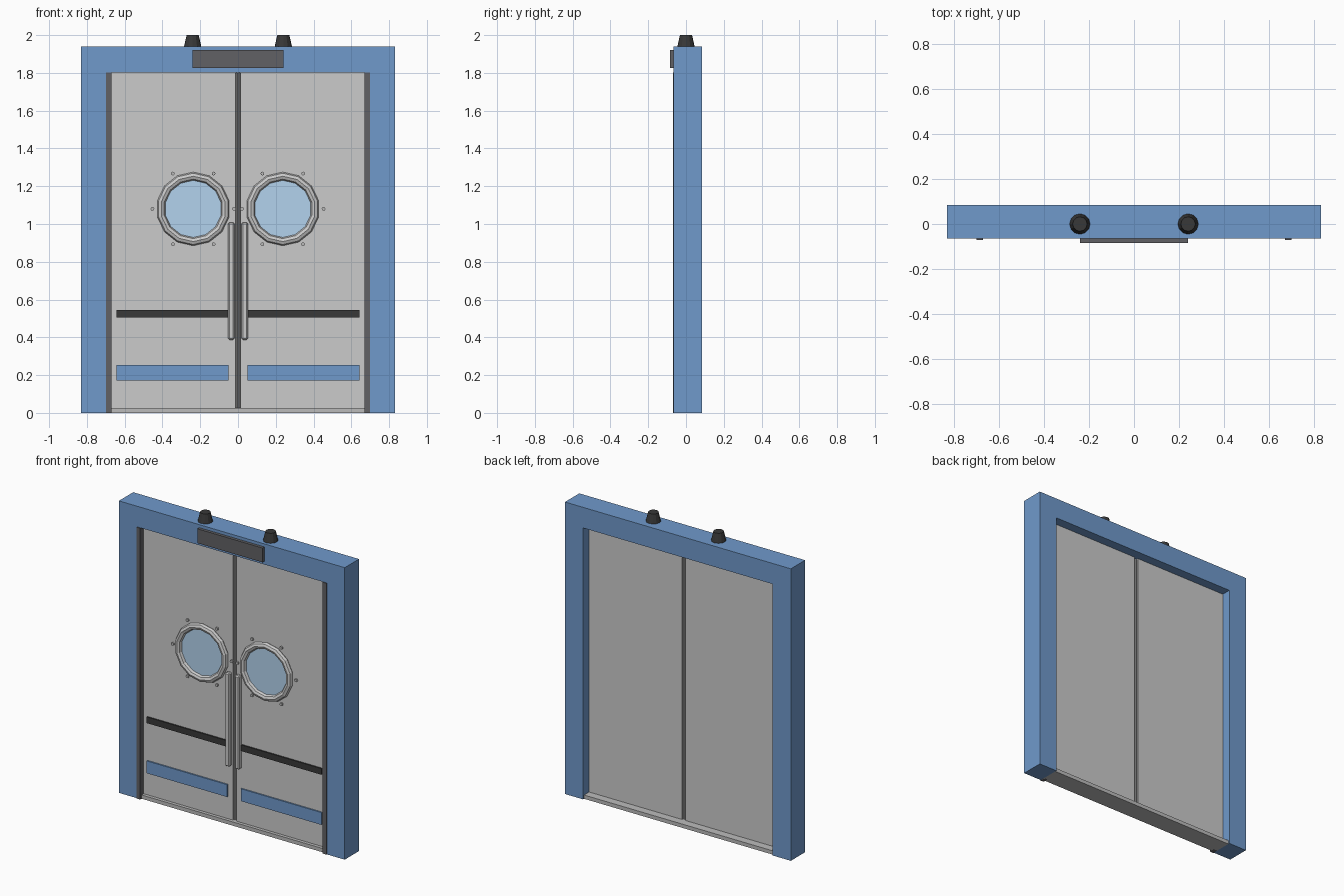
import bpy, bmesh
from math import pi, sin, cos, radians

if "Cube" in bpy.data.objects:
    bpy.data.objects.remove(bpy.data.objects["Cube"])


def material(name, rgb):
    m = bpy.data.materials.new(name)
    m.diffuse_color = (*rgb, 1)
    m.use_nodes = True
    m.node_tree.nodes["Principled BSDF"].inputs["Base Color"].default_value = m.diffuse_color
    return m


BLUE = material("blue_paint", (0.16, 0.32, 0.60))
BLACK = material("black_rubber", (0.04, 0.04, 0.04))
DARK = material("dark_plastic", (0.12, 0.12, 0.13))
GLASS = material("blue_glass", (0.45, 0.65, 0.85))
SILL = material("dark_steel", (0.5, 0.5, 0.5))


def finish(name, mat=None):
    ob = bpy.context.object
    ob.name = name
    if mat:
        ob.data.materials.append(mat)
    return ob


def box(name, x, y, z, mat=None, bevel=0):
    """Box from (min, max) pairs on each axis."""
    bpy.ops.mesh.primitive_cube_add(size=1, location=[sum(p) / 2 for p in (x, y, z)])
    ob = finish(name, mat)
    ob.scale = [abs(p[1] - p[0]) for p in (x, y, z)]
    bpy.ops.object.transform_apply(location=False, rotation=False, scale=True)
    if bevel:
        mod = ob.modifiers.new("bevel", 'BEVEL')
        mod.width = bevel
        mod.segments = 1
    return ob


def disc(name, x, z, y, r, sides, mat=None):
    """Cylinder lying along y, with a vertex at the top."""
    bpy.ops.mesh.primitive_cylinder_add(vertices=sides, radius=r, depth=y[1] - y[0],
                                        location=(x, sum(y) / 2, z), rotation=(pi / 2, 0, 0))
    return finish(name, mat)


# Door frame: arch profile extruded front to back
bm = bmesh.new()
outline = [(-0.83, 0), (-0.83, 1.94), (0.83, 1.94), (0.83, 0),
           (0.697, 0), (0.697, 1.803), (-0.697, 1.803), (-0.697, 0)]
face = bm.faces.new([bm.verts.new((x, -0.065, z)) for x, z in outline])
ext = bmesh.ops.extrude_face_region(bm, geom=[face])
bmesh.ops.translate(bm, vec=(0, 0.15, 0),
                    verts=[v for v in ext["geom"] if isinstance(v, bmesh.types.BMVert)])
bmesh.ops.recalc_face_normals(bm, faces=bm.faces)
mesh = bpy.data.meshes.new("door_frame")
bm.to_mesh(mesh)
bm.free()
mesh.materials.append(BLUE)
bpy.context.collection.objects.link(bpy.data.objects.new("door_frame", mesh))

# Threshold and overhead sign box
box("threshold", (-0.697, 0.697), (-0.055, 0.075), (0, 0.025), SILL)
box("sign_box", (-0.24, 0.24), (-0.085, -0.06), (1.825, 1.92), DARK)

for s, side in ((-1, "left"), (1, "right")):
    # Door leaf with its meeting edge seal and jamb seal
    box(side + "_door", (s * 0.013, s * 0.70), (-0.033, 0.022), (0.024, 1.805))
    box(side + "_edge_seal", (0, s * 0.013), (-0.026, 0.015), (0.024, 1.803), SILL, 0.004)
    box(side + "_jamb_seal", (s * 0.67, s * 0.698), (-0.07, -0.032), (0, 1.803), DARK)

    # Bumper strips
    box(side + "_bumper", (s * 0.05, s * 0.642), (-0.042, -0.032), (0.505, 0.546), BLACK)
    box(side + "_kick_strip", (s * 0.05, s * 0.642), (-0.042, -0.032), (0.172, 0.254), BLUE)

    # Pull handle
    box(side + "_handle", (s * 0.019, s * 0.053), (-0.065, -0.032), (0.387, 1.008), None, 0.007)

    # Porthole: glass, rim and bolts
    cx, cz = s * 0.237, 1.08
    disc(side + "_porthole_glass", cx, cz, (-0.04, -0.03), 0.165, 14, GLASS)
    bpy.ops.mesh.primitive_torus_add(major_segments=14, minor_segments=8, major_radius=0.173,
                                     minor_radius=0.022, location=(cx, -0.04, cz),
                                     rotation=(pi / 2, pi / 2, 0))
    finish(side + "_porthole_rim")
    for i in range(6):
        a = radians(60 * i)
        disc(f"{side}_bolt_{i + 1}", cx + 0.216 * cos(a), cz + 0.216 * sin(a),
             (-0.043, -0.032), 0.01, 8, SILL)

    # Warning beacon on top of the frame
    bpy.ops.mesh.primitive_cone_add(vertices=12, radius1=0.046, radius2=0.032, depth=0.062,
                                    location=(s * 0.24, 0, 1.969))
    finish(side + "_beacon", BLACK)
